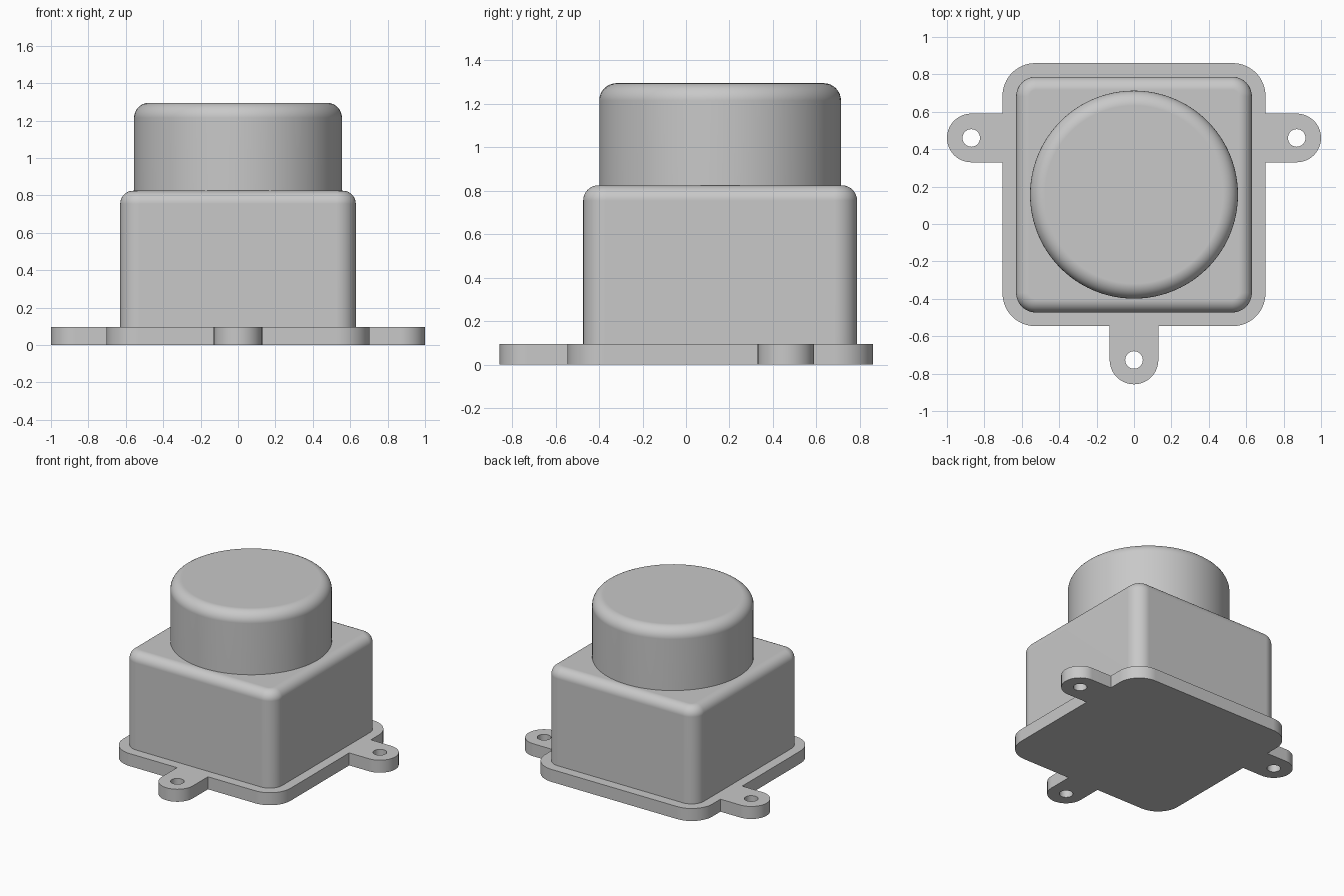
import bpy, bmesh
from math import pi, sin, cos, radians

default = bpy.data.objects.get("Cube")
if default:
    bpy.data.objects.remove(default, do_unlink=True)

CY = 0.157          # y of the housing axis
PLATE_TOP = 0.095
BODY_TOP = 0.825
CAP_TOP = 1.295

grey = bpy.data.materials.new("plain grey")
grey.use_nodes = True
color = (0.58, 0.58, 0.58, 1)
grey.diffuse_color = color
grey.node_tree.nodes["Principled BSDF"].inputs["Base Color"].default_value = color


def arc(cx, cy, r, start, end, steps=16):
    """Points on an arc, angles in degrees."""
    angles = [radians(start + (end - start) * i / steps) for i in range(steps + 1)]
    return [(cx + r * cos(a), cy + r * sin(a)) for a in angles]


def circle(cx, cy, r, n):
    return arc(cx, cy, r, 0, 360, n)[:-1]


def rounded_square(half, r):
    """Outline centred on the housing axis."""
    k = half - r
    corners = [(k, k), (-k, k), (-k, -k), (k, -k)]
    return [p for i, (x, y) in enumerate(corners)
            for p in arc(x, CY + y, r, 90 * i, 90 * i + 90)]


def finish(obj):
    obj.data.materials.clear()
    obj.data.materials.append(grey)
    bpy.ops.object.select_all(action='DESELECT')
    obj.select_set(True)
    bpy.context.view_layer.objects.active = obj
    bpy.ops.object.shade_smooth_by_angle(angle=radians(35))
    obj.modifiers.new("flat_face_normals", 'WEIGHTED_NORMAL').keep_sharp = True


def filleted_prism(name, outline, z0, z1, fillet):
    """Upright prism whose top rim is rounded over."""
    bm = bmesh.new()
    base = bm.faces.new([bm.verts.new((x, y, z0)) for x, y in outline])
    top = bmesh.ops.extrude_face_region(bm, geom=[base], use_keep_orig=True)["geom"]
    lifted = [v for v in top if isinstance(v, bmesh.types.BMVert)]
    bmesh.ops.translate(bm, verts=lifted, vec=(0, 0, z1 - z0))
    bmesh.ops.recalc_face_normals(bm, faces=bm.faces[:])
    rim = [e for e in bm.edges if all(v.co.z > z1 - 0.001 for v in e.verts)]
    bmesh.ops.bevel(bm, geom=rim, offset=fillet, segments=8, profile=0.5,
                    affect='EDGES', clamp_overlap=True)
    bmesh.ops.recalc_face_normals(bm, faces=bm.faces[:])
    mesh = bpy.data.meshes.new(name)
    bm.to_mesh(mesh)
    bm.free()
    obj = bpy.data.objects.new(name, mesh)
    bpy.context.collection.objects.link(obj)
    finish(obj)
    return obj


# Mounting plate: rounded square with three holed lugs, as one outline
HALF, R = 0.703, 0.175
LUG, LUG_X, LUG_Y, FRONT_Y = 0.13, 0.87, 0.46, -0.727
K = HALF - R
right_half = (
    arc(0, FRONT_Y, LUG, 270, 360)
    + [(LUG, CY - HALF)]
    + arc(K, CY - K, R, 270, 360)
    + [(HALF, LUG_Y - LUG)]
    + arc(LUG_X, LUG_Y, LUG, -90, 90, 32)
    + [(HALF, LUG_Y + LUG)]
    + arc(K, CY + K, R, 0, 90)
)
outline = right_half + [(-x, y) for x, y in reversed(right_half[1:])]
holes = [circle(x, y, 0.047, 32)
         for x, y in ((LUG_X, LUG_Y), (-LUG_X, LUG_Y), (0, FRONT_Y))]

curve = bpy.data.curves.new("mounting_plate", 'CURVE')
curve.dimensions = '2D'
curve.fill_mode = 'BOTH'
curve.extrude = PLATE_TOP / 2
for loop in [outline] + holes:
    spline = curve.splines.new('POLY')
    spline.points.add(len(loop) - 1)
    for point, (x, y) in zip(spline.points, loop):
        point.co = (x, y, 0, 1)
    spline.use_cyclic_u = True
plate = bpy.data.objects.new("mounting_plate", curve)
bpy.context.collection.objects.link(plate)
plate.location.z = PLATE_TOP / 2
bpy.ops.object.select_all(action='DESELECT')
plate.select_set(True)
bpy.context.view_layer.objects.active = plate
bpy.ops.object.convert(target='MESH')
plate = bpy.context.view_layer.objects.active

# Weld the caps to the walls so the plate is one solid
bm = bmesh.new()
bm.from_mesh(plate.data)
bmesh.ops.remove_doubles(bm, verts=bm.verts[:], dist=0.0001)
bmesh.ops.recalc_face_normals(bm, faces=bm.faces[:])
bm.to_mesh(plate.data)
bm.free()
finish(plate)

# Square housing and the round cap on top of it
filleted_prism("housing", rounded_square(0.63, 0.105), PLATE_TOP - 0.01, BODY_TOP, 0.07)
filleted_prism("round_cap", circle(0, CY, 0.556, 96), BODY_TOP - 0.01, CAP_TOP, 0.08)
